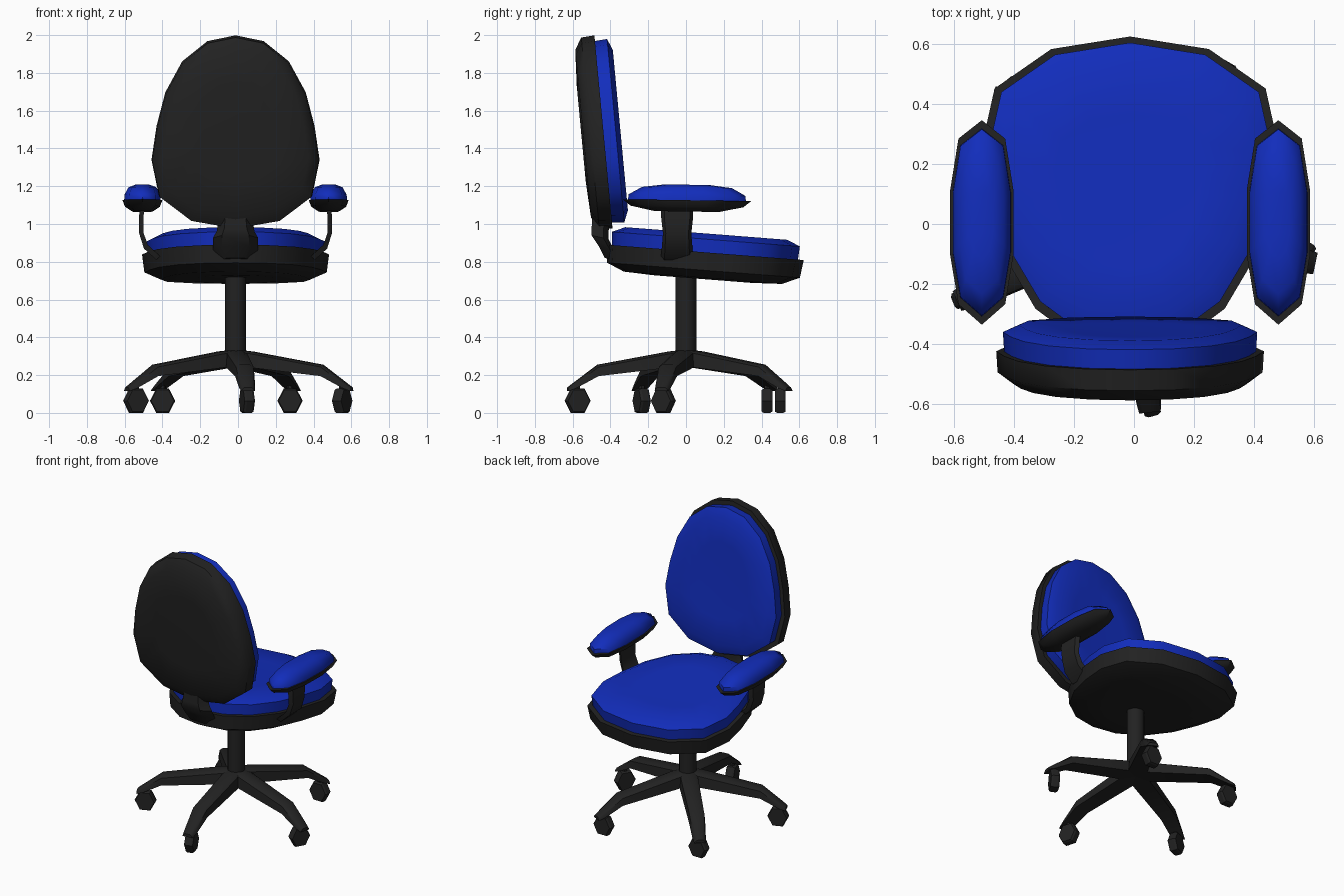
import bpy, bmesh, math
from mathutils import Vector, Matrix

if "Cube" in bpy.data.objects:
    bpy.data.objects.remove(bpy.data.objects["Cube"])

CX = -0.013  # shared centre line of the chair


def material(name, rgb):
    m = bpy.data.materials.new(name)
    m.diffuse_color = (*rgb, 1)
    m.use_nodes = True
    m.node_tree.nodes["Principled BSDF"].inputs["Base Color"].default_value = m.diffuse_color
    return m


BLACK = material("black plastic", (0.016, 0.016, 0.016))
BLUE = material("blue fabric", (0.006, 0.026, 0.5))


def loft(name, rings, mat, angle=40):
    """Skin a list of equal-length point rings and close both ends."""
    bm = bmesh.new()
    vs = [[bm.verts.new(p) for p in ring] for ring in rings]
    n = len(vs[0])
    for a, b in zip(vs, vs[1:]):
        for i in range(n):
            j = (i + 1) % n
            bm.faces.new((a[i], a[j], b[j], b[i]))
    bm.faces.new(vs[0])
    bm.faces.new(vs[-1])
    bmesh.ops.recalc_face_normals(bm, faces=bm.faces)
    me = bpy.data.meshes.new(name)
    bm.to_mesh(me)
    bm.free()
    me.materials.append(mat)
    ob = bpy.data.objects.new(name, me)
    bpy.context.collection.objects.link(ob)
    bpy.ops.object.select_all(action='DESELECT')
    ob.select_set(True)
    bpy.context.view_layer.objects.active = ob
    bpy.ops.object.shade_smooth_by_angle(angle=math.radians(angle))
    return ob


def pod(name, outline, size, layers, origin, v, n, mat):
    """Stack scaled copies of an outline along n: layers are (offset, scale)."""
    o, v, n = Vector(origin), Vector(v).normalized(), Vector(n).normalized()
    rings = [[o + Vector((x * size[0] * s, 0, 0)) + v * (y * size[1] * s) + n * d
              for x, y in outline] for d, s in layers]
    return loft(name, rings, mat, 50)


def mirrored(half):
    return half + [(-x, y) for x, y in half[-2:0:-1]]


# Outlines: egg shape for seat and backrest, leaf shape for arm pads
EGG = mirrored([(0, 1), (.335, .94), (.635, .73), (.835, .41), (.94, .06),
                (1, -.29), (.91, -.67), (.53, -.92), (0, -1)])
LEAF = mirrored([(0, 1), (.74, .82), (1, .32), (1, -.32), (.74, -.8), (0, -1)])

# Backrest, leaning slightly to the rear
back = dict(outline=EGG, size=(.445, .513), origin=(CX, -.437, 1.488),
            v=(0, -.094, 1), n=(0, 1, .094))
pod("backrest_shell", layers=[(0, 1), (-.07, .99), (-.108, .87), (-.118, .5)],
    mat=BLACK, **back)
pod("backrest_cushion", layers=[(-.01, .94), (.065, .95), (.09, .83), (.085, .5)],
    mat=BLUE, **back)

# Seat, tipping down to the open side
seat = dict(outline=EGG, size=(.495, .525), origin=(CX, .1, .85),
            v=(0, -1, .078), n=(0, .078, 1))
pod("seat_shell", layers=[(0, 1), (-.095, .975), (-.135, .8), (-.142, .5)],
    mat=BLACK, **seat)
pod("seat_cushion", layers=[(-.01, .94), (.07, .95), (.1, .82), (.098, .5)],
    mat=BLUE, **seat)

# Bracket joining the seat to the backrest
bracket = [(-.45, 1.03, .09, .045), (-.455, .965, .10, .045), (-.455, .93, .12, .045),
           (-.42, .87, .12, .04), (-.39, .81, .08, .04)]
loft("back_bracket",
     [[(CX + sx * w, y + sy * t, z - sy * .01)
       for sx, sy in ((-1, .4), (-.6, -1), (.6, -1), (1, .4), (.6, 1), (-.6, 1))]
      for y, z, w, t in bracket], BLACK)

# Armrests: pad, shell and curved support on each side
for side, sx in (("left", -1), ("right", 1)):
    arm = dict(outline=LEAF, size=(.105, .34), origin=(CX + sx * .493, .005, 1.118),
               v=(0, 1, -.015), n=(0, .015, 1))
    pod(side + "_arm_shell", layers=[(.008, 1), (-.025, .88), (-.052, .5)], mat=BLACK, **arm)
    pod(side + "_arm_cushion", layers=[(0, .92), (.035, .91), (.075, .7), (.09, .35)],
        mat=BLUE, **arm)
    path = [(.49, 1.09, .085), (.50, 1.04, .085), (.498, .95, .075),
            (.475, .88, .08), (.41, .82, .085)]
    rings = []
    for x, z, w in path:
        tx, tz = (.012, 0) if z > .9 else (.010, .010)
        rings.append([(CX + sx * (x + a * tx), -.047 + b * w, z - a * tz)
                      for a, b in ((-1, -1), (1, -.8), (1, .8), (-1, 1))])
    loft(side + "_arm_support", rings, BLACK)

# Gas column
loft("column", [[(CX + .056 * math.cos(i * math.tau / 12), .056 * math.sin(i * math.tau / 12), z)
                 for i in range(12)] for z in (.25, .75)], BLACK)

# Five-star base: (radius, top z, bottom z, half width); each caster has its own yaw
LEG = [(0, .335, .25, .05), (.09, .325, .24, .06), (.47, .255, .195, .052),
       (.59, .165, .13, .042), (.63, .135, .115, .036)]
for k, yaw in enumerate((0, 60, -75, 22, 0)):
    ang = math.radians(60 - 72 * k)
    turn = Matrix.Translation((CX, 0, 0)) @ Matrix.Rotation(ang, 4, 'Z')
    loft(f"base_leg_{k + 1}",
         [[turn @ Vector(p) for p in ((r, -w, b), (r, w, b), (r, w * .9, t - .012),
                                      (r, w * .55, t), (r, -w * .55, t), (r, -w * .9, t - .012))]
          for r, t, b, w in LEG], BLACK)
    hub = turn @ Vector((.577, 0, 0))
    spin = Matrix.Translation(hub) @ Matrix.Rotation(math.radians(yaw), 4, 'Z')
    loft(f"caster_wheel_{k + 1}",
         [[spin @ Vector((.067 * s * math.cos(i * math.tau / 6), y,
                          .064 + .074 * s * math.sin(i * math.tau / 6)))
           for i in range(6)] for y, s in ((-.028, .9), (-.016, 1), (.016, 1), (.028, .9))], BLACK, 25)
    loft(f"caster_stem_{k + 1}",
         [[hub + Vector((.016 * math.cos(i * math.tau / 6), .016 * math.sin(i * math.tau / 6), z))
           for i in range(6)] for z in (.09, .15)], BLACK)
